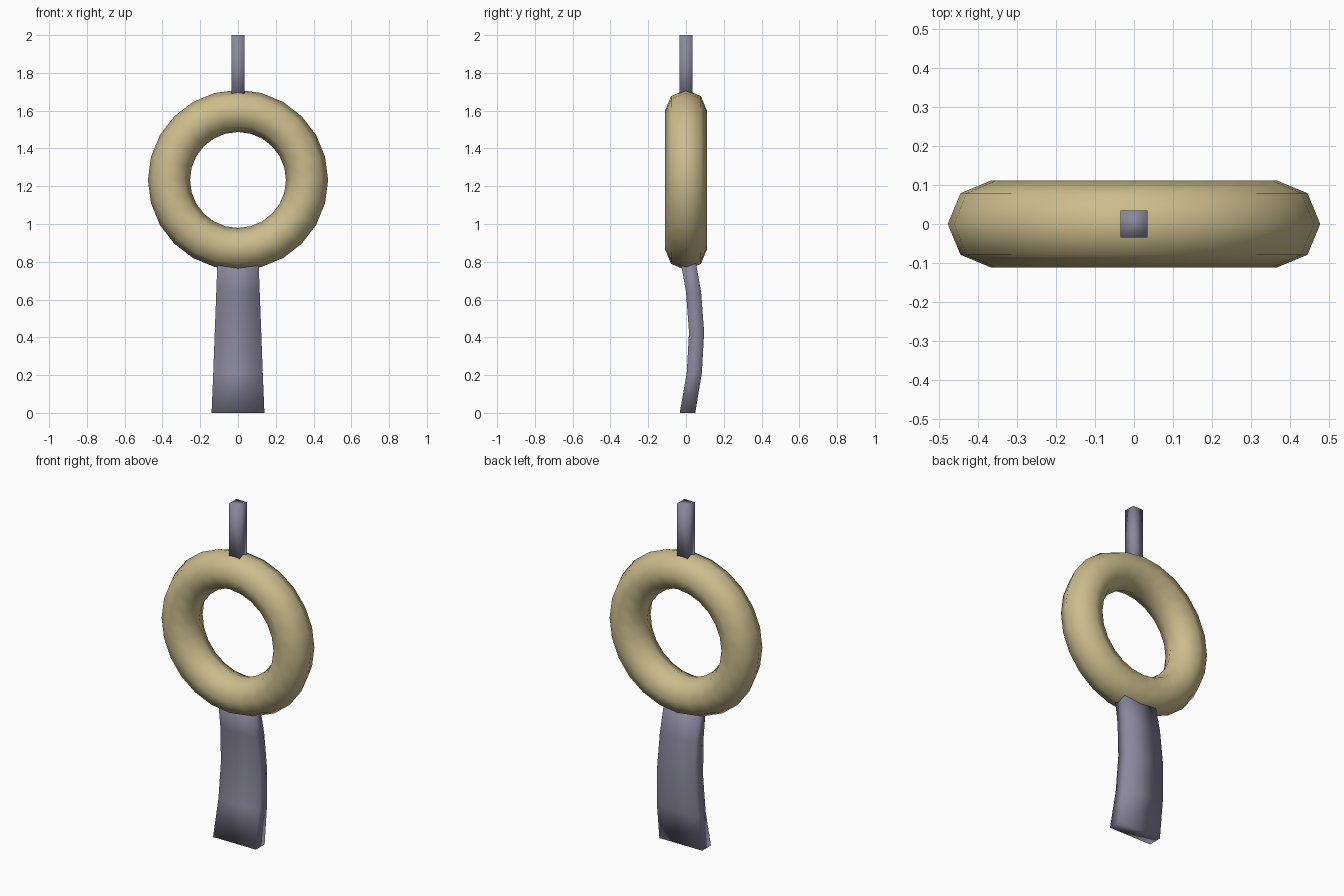
import bpy, bmesh, math
from mathutils import Vector

if "Cube" in bpy.data.objects:
    bpy.data.objects.remove(bpy.data.objects["Cube"])


def material(name, rgb):
    m = bpy.data.materials.new(name)
    m.diffuse_color = (*rgb, 1)
    m.use_nodes = True
    m.node_tree.nodes["Principled BSDF"].inputs["Base Color"].default_value = m.diffuse_color
    return m


tan = material("tan", (0.60, 0.51, 0.265))
grey = material("violet_grey", (0.255, 0.245, 0.33))


def loft(name, sections, mat):
    """Smooth square-section strip; each section is (z, y centre, half width, half depth)."""
    bm = bmesh.new()
    rings = [[bm.verts.new((sx * w, y + sy * d, z))
              for sx, sy in ((-1, -1), (1, -1), (1, 1), (-1, 1))]
             for z, y, w, d in sections]
    for a, b in zip(rings, rings[1:]):
        for i in range(4):
            j = (i + 1) % 4
            bm.faces.new((a[i], a[j], b[j], b[i]))
    bm.faces.new(rings[0][::-1])
    bm.faces.new(rings[-1])
    for f in bm.faces:
        f.smooth = True
    mesh = bpy.data.meshes.new(name)
    bm.to_mesh(mesh)
    bm.free()
    mesh.materials.append(mat)
    ob = bpy.data.objects.new(name, mesh)
    bpy.context.collection.objects.link(ob)
    return ob


# Upright ring
bpy.ops.mesh.primitive_torus_add(major_segments=24, minor_segments=8,
                                 major_radius=0.3655, minor_radius=0.1115,
                                 location=(0, 0, 1.233),
                                 rotation=(math.pi / 2, 0, 0))
ring = bpy.context.object
ring.name = "ring"
ring.data.materials.append(tan)
bpy.ops.object.shade_smooth()

# Curved, slightly flared blade below the ring
loft("blade", [(0.0, 0.008, 0.14, 0.041),
               (0.213, 0.044, 0.131, 0.040),
               (0.427, 0.056, 0.123, 0.040),
               (0.64, 0.040, 0.115, 0.040),
               (0.85, 0.003, 0.107, 0.040)], grey)

# Square post on top of the ring
loft("top_post", [(1.64, 0, 0.035, 0.035), (2.0, 0, 0.035, 0.035)], grey)
